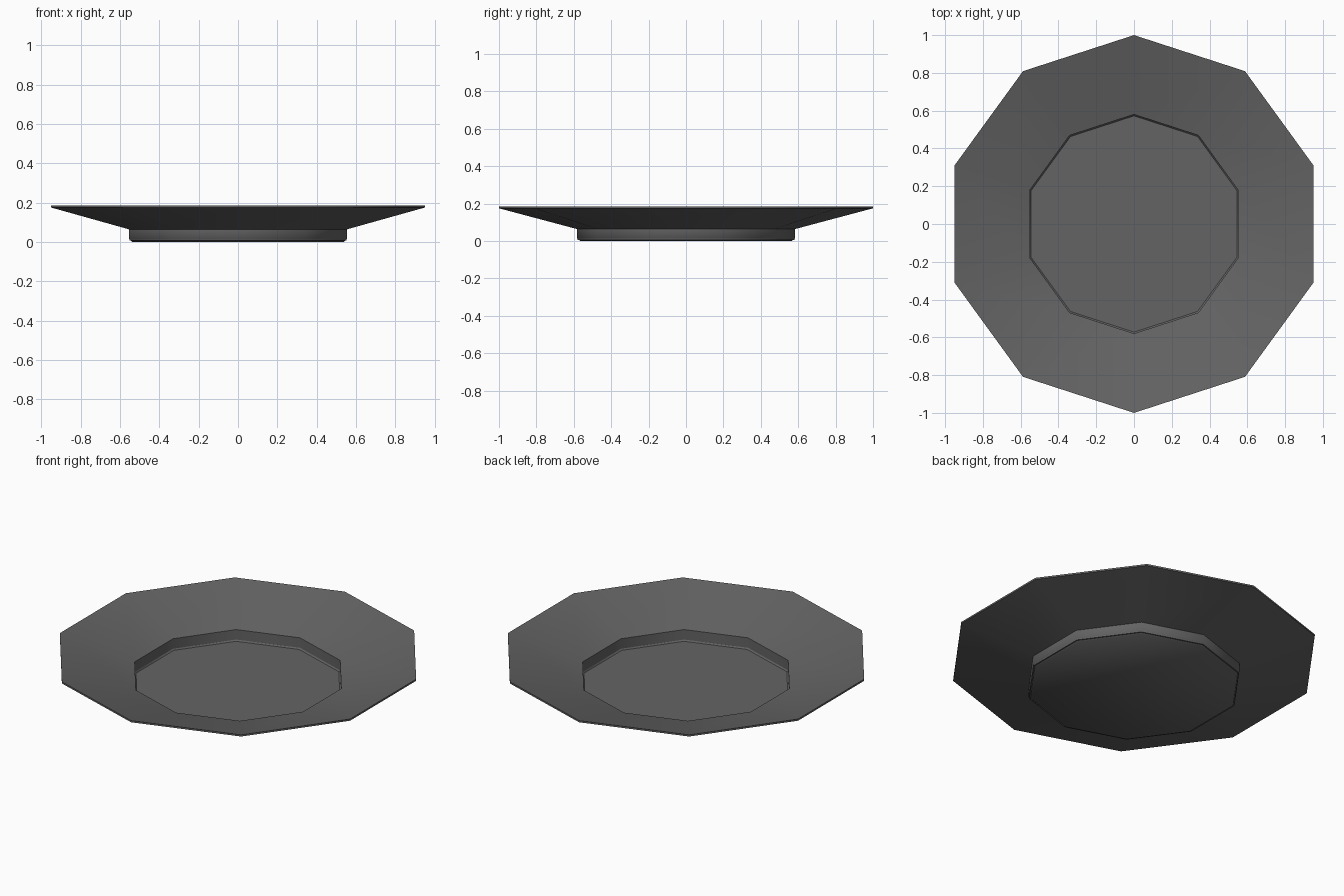
import bpy, bmesh, math

if "Cube" in bpy.data.objects:
    bpy.data.objects.remove(bpy.data.objects["Cube"])

SIDES = 10
# Closed plate profile (radius, z) from underside centre, round the rim, to floor centre
profile = [(0.566, 0.0), (0.583, 0.016), (0.583, 0.064), (1.0, 0.175), (1.0, 0.185),
           (0.58, 0.072), (0.58, 0.006)]

grey = bpy.data.materials.new("dark_grey")
grey.diffuse_color = (0.127, 0.127, 0.127, 1)
grey.use_nodes = True
grey.node_tree.nodes["Principled BSDF"].inputs["Base Color"].default_value = grey.diffuse_color

# Ten-sided plate, one corner pointing along y
bm = bmesh.new()
rings = []
for r, z in profile:
    rings.append([bm.verts.new((r * math.cos(a), r * math.sin(a), z))
                  for a in (math.pi / 2 + 2 * math.pi * i / SIDES for i in range(SIDES))])
for lo, hi in zip(rings, rings[1:]):
    for i in range(SIDES):
        j = (i + 1) % SIDES
        bm.faces.new((lo[i], lo[j], hi[j], hi[i]))
bm.faces.new(list(reversed(rings[0])))   # underside
bm.faces.new(rings[-1])                  # floor
bmesh.ops.recalc_face_normals(bm, faces=bm.faces)

mesh = bpy.data.meshes.new("plate")
bm.to_mesh(mesh)
bm.free()
mesh.materials.append(grey)
plate = bpy.data.objects.new("plate", mesh)
bpy.context.collection.objects.link(plate)

# Smooth facets, crisp rim and floor edges
bpy.context.view_layer.objects.active = plate
plate.select_set(True)
bpy.ops.object.shade_smooth_by_angle(angle=math.radians(50))
